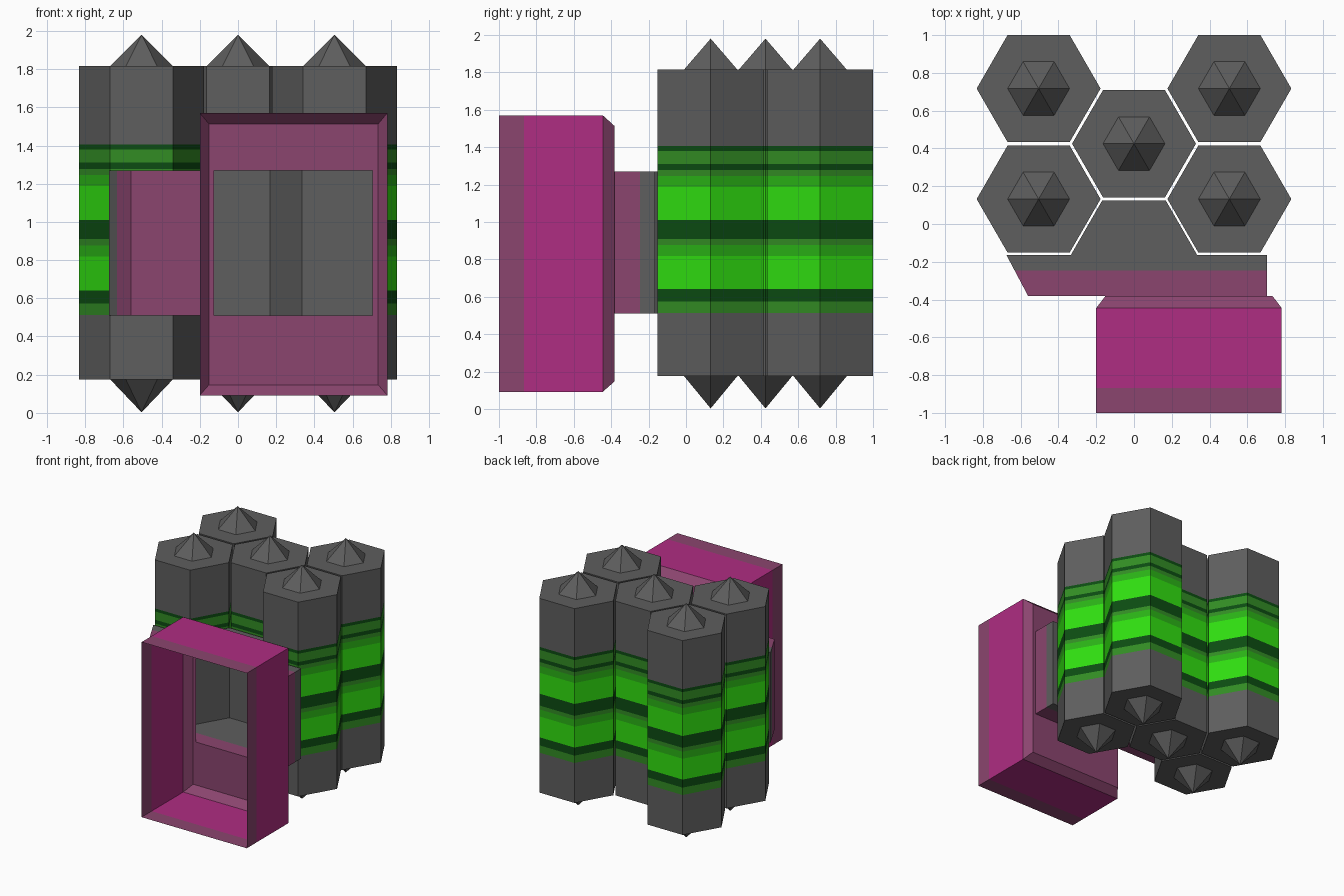
import bpy, bmesh, math

if "Cube" in bpy.data.objects:
    bpy.data.objects.remove(bpy.data.objects["Cube"])


def material(name, rgb):
    lin = [((c / 255 + 0.055) / 1.055) ** 2.4 if c > 10 else c / 255 / 12.92 for c in rgb]
    m = bpy.data.materials.new(name)
    m.diffuse_color = (*lin, 1)
    m.use_nodes = True
    m.node_tree.nodes["Principled BSDF"].inputs["Base Color"].default_value = m.diffuse_color
    return m


GRAY = material("dark_gray", (94, 94, 94))
DARK = material("deep_green", (12, 76, 18))
MID = material("muted_green", (50, 140, 36))
LEAF = material("leaf_green", (42, 178, 22))
BRIGHT = material("bright_green", (48, 222, 16))
MAGENTA = material("magenta", (175, 45, 130))
PURPLE = material("dusty_purple", (139, 69, 111))


def finish(name, bm, mats, rule):
    """Turn a bmesh into an object, colouring each face by a rule on its centre."""
    bmesh.ops.recalc_face_normals(bm, faces=bm.faces)
    for f in bm.faces:
        f.material_index = mats.index(rule(f.calc_center_median()))
    me = bpy.data.meshes.new(name)
    bm.to_mesh(me)
    bm.free()
    for m in mats:
        me.materials.append(m)
    ob = bpy.data.objects.new(name, me)
    bpy.context.collection.objects.link(ob)
    return ob


def bridge(bm, rings):
    """Join consecutive closed rings with quads."""
    for a, b in zip(rings, rings[1:]):
        n = len(a)
        for i in range(n):
            bm.faces.new((a[i], a[(i + 1) % n], b[(i + 1) % n], b[i]))


# --- Hexagonal cells with coloured bands and pointed ends ---
Z0, Z1, R, TIP_R = 0.175, 1.815, 0.328, 0.164
# each entry: lower edge of the band and its colour
BANDS = [(Z0, GRAY), (0.512, MID), (0.574, DARK), (0.642, BRIGHT), (0.818, LEAF),
         (0.877, MID), (0.91, DARK), (1.01, BRIGHT), (1.187, LEAF), (1.245, MID),
         (1.278, DARK), (1.31, MID), (1.38, DARK), (1.405, GRAY)]


def band_colour(c):
    colour = GRAY
    for z, m in BANDS:
        if c.z > z:
            colour = m
    return colour


def hex_cell(name, cx, cy):
    bm = bmesh.new()

    def ring(r, z):
        return [bm.verts.new((cx + r * math.cos(k * math.pi / 3),
                              cy + r * math.sin(k * math.pi / 3), z)) for k in range(6)]

    rings = [ring(TIP_R, Z0)] + [ring(R, z) for z, _ in BANDS] + [ring(R, Z1), ring(TIP_R, Z1)]
    bridge(bm, rings)
    for base, z in ((rings[0], 0.003), (rings[-1], 1.98)):
        tip = bm.verts.new((cx, cy, z))
        for i in range(6):
            bm.faces.new((base[i], base[(i + 1) % 6], tip))
    finish(name, bm, [GRAY, DARK, MID, LEAF, BRIGHT], band_colour)


for side, label in ((-1, "left"), (1, "right")):
    hex_cell("back_cell_" + label, side * 0.505, 0.717)
    hex_cell("front_cell_" + label, side * 0.505, 0.132)
hex_cell("middle_cell", 0, 0.425)

# --- Hollow connecting block; its front is open where it meets the frame ---
HX0, HX1, HZ0, HZ1 = -0.126, 0.705, 0.51, 1.27
outline = [(HX0, -0.382), (-0.56, -0.382), (-0.675, -0.165), (-0.335, -0.165),
           (-0.168, 0.125), (0.168, 0.125), (0.335, -0.165), (HX1, -0.165), (HX1, -0.382)]
bm = bmesh.new()
low = [bm.verts.new((x, y, HZ0)) for x, y in outline]
high = [bm.verts.new((x, y, HZ1)) for x, y in outline]
for i in range(len(outline) - 1):
    bm.faces.new((low[i], low[i + 1], high[i + 1], high[i]))
bm.faces.new(low)
bm.faces.new(high)
bmesh.ops.bisect_plane(bm, geom=bm.verts[:] + bm.edges[:] + bm.faces[:],
                       plane_co=(0, -0.245, 0), plane_no=(0, 1, 0))
finish("connecting_block", bm, [GRAY, PURPLE], lambda c: GRAY if c.y > -0.245 else PURPLE)

# --- Open-fronted frame with a chamfered back and a window into the block ---
bm = bmesh.new()


def rect(x0, x1, z0, z1, y):
    return [bm.verts.new((x, y, z)) for x, z in ((x0, z0), (x1, z0), (x1, z1), (x0, z1))]


rings = [rect(-0.2, 0.782, 0.092, 1.57, y) for y in (-1, -0.867, -0.445)]
rings.append(rect(-0.152, 0.734, 0.147, 1.513, -0.382))
rings.append(rect(HX0, HX1, HZ0, HZ1, -0.382))
bridge(bm, rings)
finish("open_frame", bm, [MAGENTA, PURPLE],
       lambda c: MAGENTA if -0.86 < c.y < -0.45 else PURPLE)
